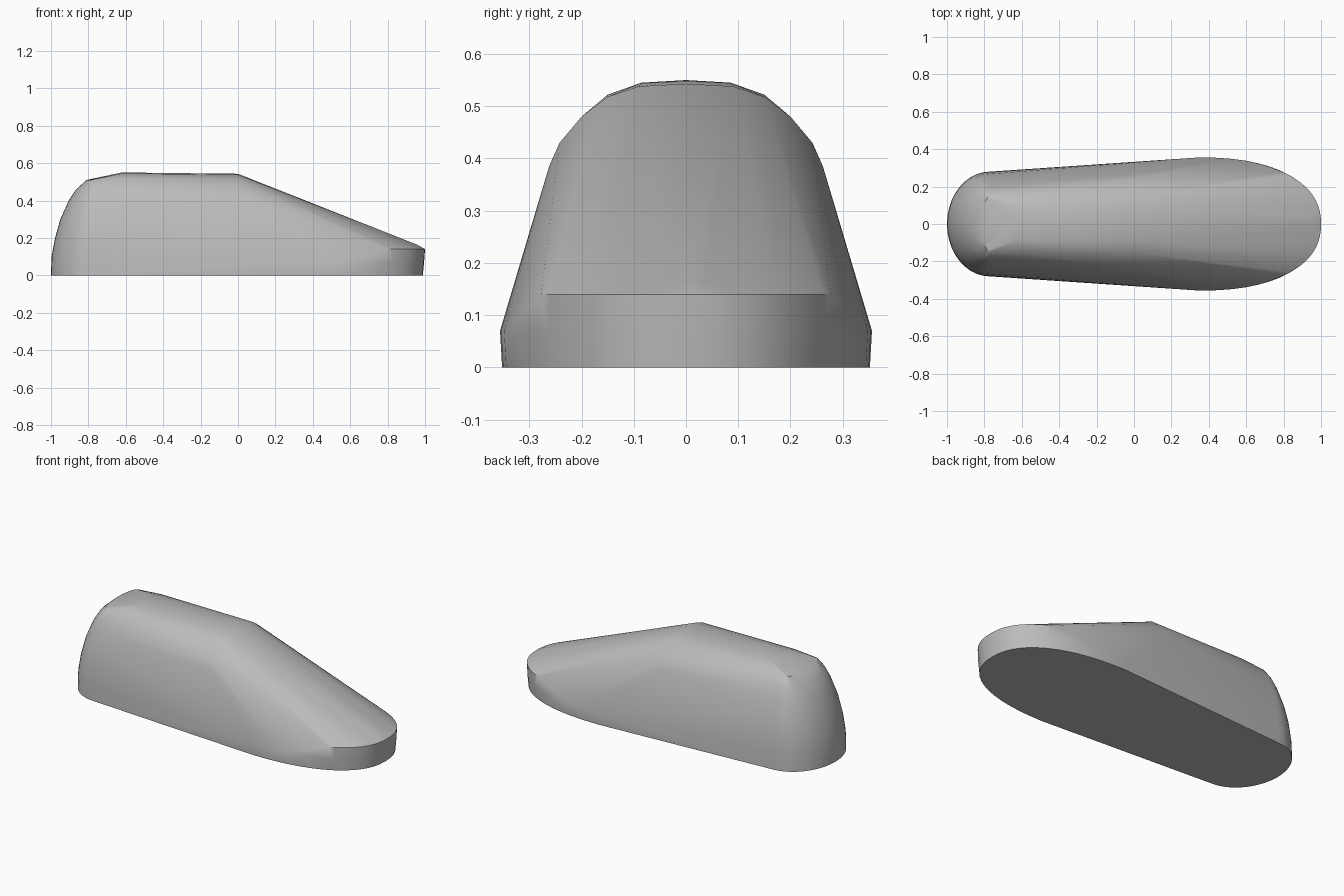
import bpy, bmesh, math

cube = bpy.data.objects.get("Cube")
if cube:
    bpy.data.objects.remove(cube, do_unlink=True)

grey = bpy.data.materials.new("plain grey")
grey.use_nodes = True
colour = (0.5, 0.5, 0.5, 1)
grey.diffuse_color = colour
grey.node_tree.nodes["Principled BSDF"].inputs["Base Color"].default_value = colour


def arc(cx, rx, ry, z, power, steps=20):
    """Half superellipse in plan; a negative rx points towards the heel."""
    pts = []
    for i in range(steps + 1):
        t = math.pi * (i / steps - 0.5)
        c, s = math.cos(t), math.sin(t)
        pts.append((cx + rx * max(c, 0) ** (2 / power),
                    ry * math.copysign(abs(s) ** (2 / power), s), z))
    return pts


def section(x, profile):
    """Mirrored cross-section across the body."""
    return [(x, side * y, z) for y, z in profile for side in (-1, 1)]


points = []
# Rounded heel, stacked in plan slices: height, reach, half width
for z, reach, half in [(0, 1, .28), (.1, .997, .277), (.2, .978, .268), (.3, .95, .247),
                       (.4, .905, .215), (.46, .865, .188), (.51, .81, .15)]:
    points += arc(-.77, .77 - reach, half, z, 2)
# Toe wall and its slightly domed rim
for z, reach, half in [(0, .988, .352), (.07, .995, .356)]:
    points += arc(.35, reach - .35, half, z, 2.3, 28)
points += [p for p in arc(.35, .65, .352, .14, 2.3, 40) if p[0] > .76]
points += arc(.82, .14, .1, .163, 2, 8)
# Instep section and top of the heel
points += section(0, [(.262, .385), (.242, .43), (.2, .48), (.15, .518), (.09, .538), (0, .543)])
points += section(-.62, [(.15, .522), (.085, .545), (0, .55)])

# Skin the sections into one closed body
bm = bmesh.new()
for p in points:
    bm.verts.new(p)
bmesh.ops.remove_doubles(bm, verts=bm.verts, dist=.002)
hull = bmesh.ops.convex_hull(bm, input=bm.verts)
loose = {v for v in bm.verts if not v.link_faces}
bmesh.ops.delete(bm, geom=list(loose), context='VERTS')
bmesh.ops.dissolve_limit(bm, angle_limit=.005, verts=bm.verts, edges=bm.edges)
bmesh.ops.recalc_face_normals(bm, faces=bm.faces)
mesh = bpy.data.meshes.new("shoe_form")
bm.to_mesh(mesh)
bm.free()
mesh.materials.append(grey)
body = bpy.data.objects.new("shoe_form", mesh)
bpy.context.collection.objects.link(body)
bpy.context.view_layer.objects.active = body
body.select_set(True)
bpy.ops.object.shade_smooth_by_angle(angle=math.radians(35))
